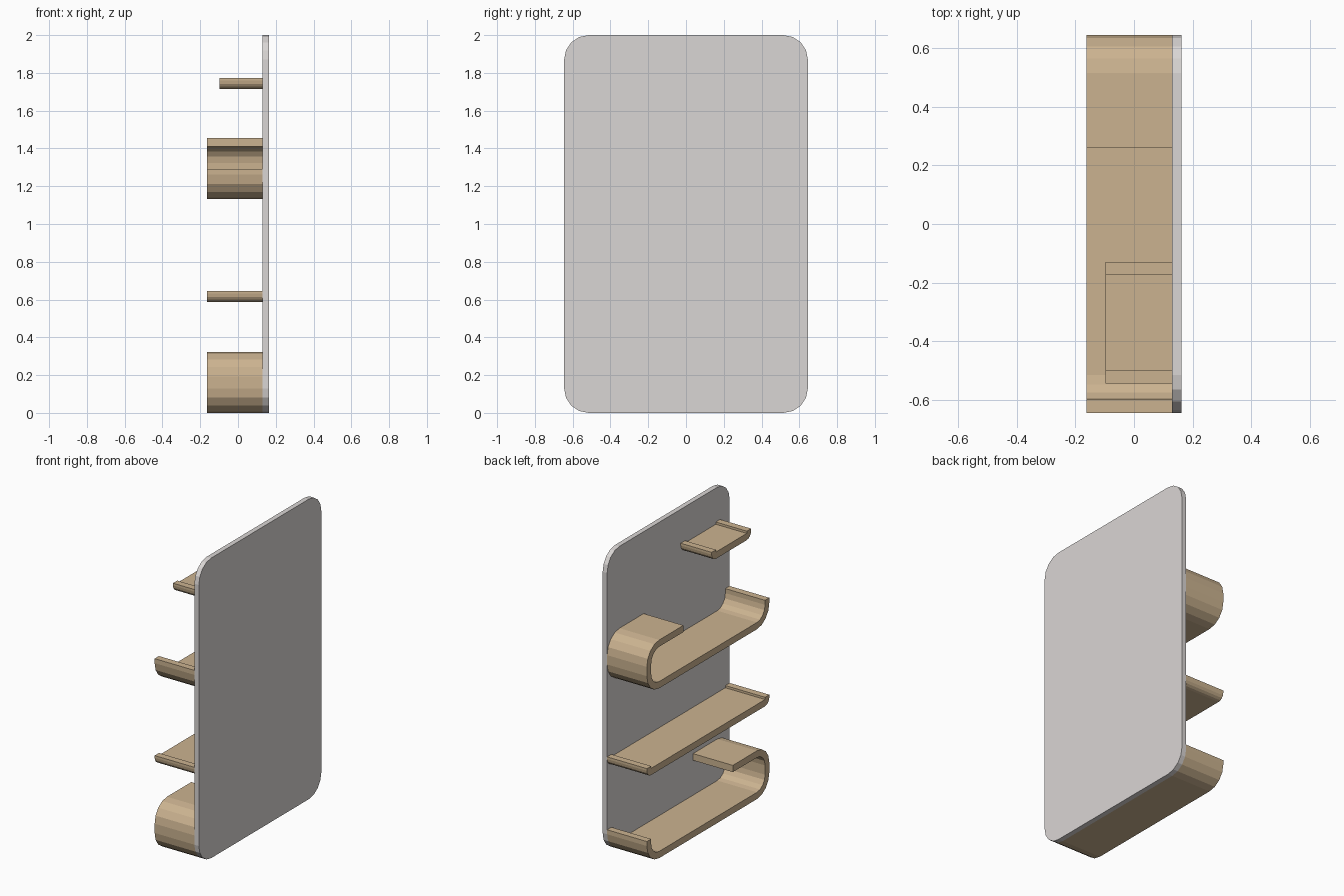
import bpy, bmesh, math
from mathutils import Vector

if "Cube" in bpy.data.objects:
    bpy.data.objects.remove(bpy.data.objects["Cube"])

T = 0.045      # shelf board thickness
W = 0.645      # half width of the unit
SEG = 4        # facets per rounded corner


def material(name, rgb):
    m = bpy.data.materials.new(name)
    m.diffuse_color = (*rgb, 1)
    m.use_nodes = True
    m.node_tree.nodes["Principled BSDF"].inputs["Base Color"].default_value = m.diffuse_color
    return m


def fillet(prev, corner, nxt, r):
    """Points of a rounded right-angle corner."""
    if r < 1e-4:
        return [corner]
    a, b = (prev - corner).normalized() * r, (nxt - corner).normalized() * r
    pts = []
    for i in range(SEG + 1):
        t = math.pi / 2 * i / SEG
        pts.append(corner + a * (1 - math.sin(t)) + b * (1 - math.cos(t)))
    return pts


def extrude_profile(name, pts, x0, x1, mat):
    """Solid with a y-z profile running from x0 to x1."""
    bm = bmesh.new()
    face = bm.faces.new([bm.verts.new((x0, p.x, p.y)) for p in pts])
    new = bmesh.ops.extrude_face_region(bm, geom=[face], use_keep_orig=True)["geom"]
    bmesh.ops.translate(bm, vec=(x1 - x0, 0, 0),
                        verts=[v for v in new if isinstance(v, bmesh.types.BMVert)])
    bmesh.ops.recalc_face_normals(bm, faces=bm.faces)
    me = bpy.data.meshes.new(name)
    bm.to_mesh(me)
    bm.free()
    me.materials.append(mat)
    ob = bpy.data.objects.new(name, me)
    bpy.context.collection.objects.link(ob)
    return ob


def bent_board(name, path, r, x0, z0, mat, side=1):
    """Board bent along a path of right angles; side=-1 mirrors it in y."""
    outer = [Vector(p) for p in path]
    dirs = [(b - a).normalized() for a, b in zip(outer, outer[1:])]
    norms = [Vector((d.y, -d.x)) * T for d in dirs]
    inner = [outer[0] + norms[0]]
    inner += [p + n + m for p, n, m in zip(outer[1:], norms, norms[1:])]
    inner.append(outer[-1] + norms[-1])

    def rounded(line, rad):
        pts = [line[0]]
        for a, b, c in zip(line, line[1:], line[2:]):
            pts += fillet(a, b, c, rad)
        return pts + [line[-1]]

    pts = rounded(outer, r) + rounded(inner, r - T)[::-1]
    pts = [Vector((p.x * side, p.y + z0)) for p in pts]
    return extrude_profile(name, pts, x0, 0.13, mat)


wood = material("wood", (0.60, 0.45, 0.28))
light = material("light_panel", (0.70, 0.67, 0.66))

# back panel with rounded corners
c = [Vector(p) for p in ((-W, 0), (W, 0), (W, 2), (-W, 2))]
outline = []
for i in range(4):
    outline += fillet(c[i - 1], c[i], c[(i + 1) % 4], 0.13)
extrude_profile("back_panel", outline, 0.13, 0.163, light)

# two hooked shelves, mirrored: short lip one end, folded-over arm at the other
hook = [(W, 0.16), (W, 0), (-W, 0), (-W, 0.322), (-0.26, 0.322)]
bent_board("bottom_hook_shelf", hook, 0.13, -0.163, 0, wood)
bent_board("upper_hook_shelf", hook, 0.13, -0.163, 1.132, wood, side=-1)


# flat trays with a small lip at each end
def tray(y0, y1):
    return [(y1, 0.06), (y1, 0), (y0, 0), (y0, 0.06)]


bent_board("middle_shelf", tray(-W, W), T, -0.163, 0.586, wood)
bent_board("top_small_shelf", tray(-0.545, -0.13), T, -0.098, 1.714, wood)
